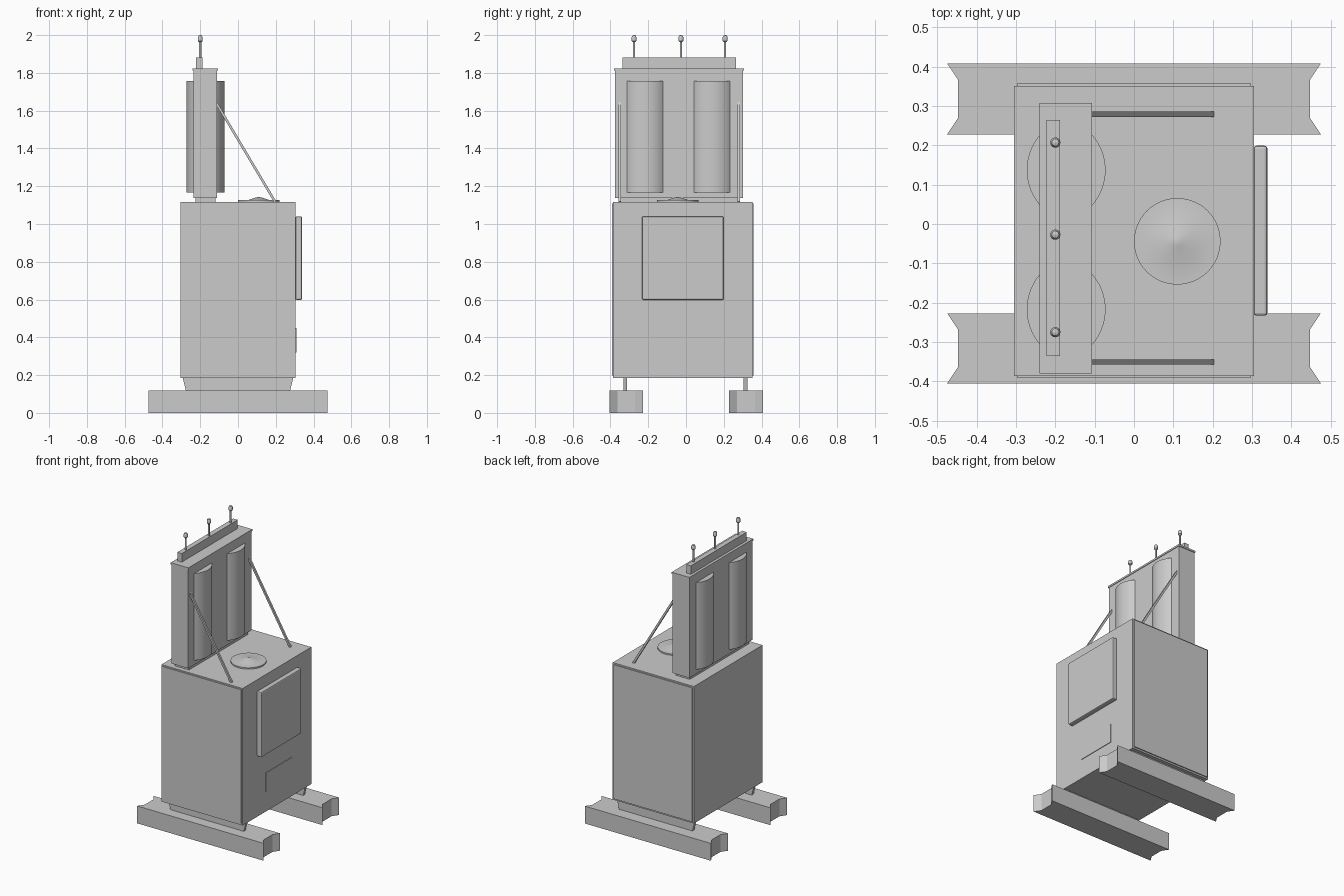
import bpy, bmesh, math
from mathutils import Vector

if "Cube" in bpy.data.objects:
    bpy.data.objects.remove(bpy.data.objects["Cube"])

grey = bpy.data.materials.new("light_grey")
grey.diffuse_color = (0.6, 0.6, 0.6, 1)
grey.use_nodes = True
grey.node_tree.nodes["Principled BSDF"].inputs["Base Color"].default_value = grey.diffuse_color


def finish(name, bm, smooth=False):
    bmesh.ops.recalc_face_normals(bm, faces=bm.faces)
    me = bpy.data.meshes.new(name)
    bm.to_mesh(me)
    bm.free()
    me.materials.append(grey)
    ob = bpy.data.objects.new(name, me)
    bpy.context.collection.objects.link(ob)
    if smooth:
        bpy.context.view_layer.objects.active = ob
        ob.select_set(True)
        bpy.ops.object.shade_smooth_by_angle(angle=math.radians(35))
        ob.select_set(False)
    return ob


def prism(name, pts, offset, smooth=False):
    """Extrude a 3D polygon along an offset vector."""
    bm = bmesh.new()
    f = bm.faces.new([bm.verts.new(p) for p in pts])
    ext = bmesh.ops.extrude_face_region(bm, geom=[f])
    vs = [v for v in ext["geom"] if isinstance(v, bmesh.types.BMVert)]
    bmesh.ops.translate(bm, verts=vs, vec=offset)
    # keep the start cap so the solid stays closed
    if f not in bm.faces[:]:
        bm.faces.new([v for v in bm.verts if v not in vs])
    return finish(name, bm, smooth)


def box(name, x0, x1, y0, y1, z0, z1):
    return prism(name, [(x0, y0, z0), (x1, y0, z0), (x1, y1, z0), (x0, y1, z0)], (0, 0, z1 - z0))


def lathe(name, cx, cy, profile, n=32):
    """Revolve (radius, z) rings and cap both ends."""
    bm = bmesh.new()
    rings = [[bm.verts.new((cx + r * math.cos(2 * math.pi * i / n),
                            cy + r * math.sin(2 * math.pi * i / n), z)) for i in range(n)]
             for r, z in profile]
    for a, b in zip(rings, rings[1:]):
        for i in range(n):
            j = (i + 1) % n
            bm.faces.new((a[i], a[j], b[j], b[i]))
    bm.faces.new(rings[0])
    bm.faces.new(rings[-1])
    return finish(name, bm, True)


# Skids with notched ends, and tapered feet plates
for side, y0, y1, fy in (("front", -0.405, -0.227, -0.332), ("back", 0.228, 0.408, 0.305)):
    half = [(0.475, y0), (0.447, y0 + 0.042), (0.447, y1 - 0.042), (0.475, y1)]
    outline = half + [(-x, y) for x, y in reversed(half)]
    prism(side + "_skid", [(x, y, 0) for x, y in outline], (0, 0, 0.118))
    prism(side + "_foot_plate",
          [(-0.275, fy, 0.115), (0.275, fy, 0.115), (0.293, fy, 0.187), (-0.293, fy, 0.187)],
          (0, 0.02, 0))

# Cabinet with thin front and back cover sheets
box("cabinet", -0.305, 0.305, -0.386, 0.351, 0.186, 1.117)
box("front_cover", -0.296, 0.296, -0.391, -0.386, 0.197, 1.108)
box("back_cover", -0.296, 0.296, 0.351, 0.358, 0.197, 1.108)

# Side door with chamfered face, and small hatch
door = box("door", 0.304, 0.339, -0.233, 0.199, 0.598, 1.04)
bev = door.modifiers.new("chamfer", 'BEVEL')
bev.width = 0.007
bev.segments = 2
box("small_hatch", 0.304, 0.309, -0.14, 0.14, 0.32, 0.45)

# Round vent on the roof
lathe("roof_vent", 0.11, -0.044, [(0.11, 1.115), (0.11, 1.126), (0.055, 1.127),
                                  (0.014, 1.141), (0.001, 1.142)], 48)

# Upright antenna panel, its base, cap and top rail
box("panel_base", -0.225, -0.12, -0.355, 0.28, 1.115, 1.142)
box("antenna_panel", -0.236, -0.111, -0.376, 0.302, 1.138, 1.815)
box("panel_cap", -0.24, -0.107, -0.38, 0.307, 1.812, 1.824)
box("top_rail", -0.222, -0.188, -0.335, 0.265, 1.822, 1.882)

# Curved bulges on both faces of the panel
for cy in (-0.217, 0.137):
    for side, face in ((-1, -0.23), (1, -0.115)):
        R, hw, n = 0.136, 0.096, 20
        a0 = math.asin(hw / R)
        pts = []
        for i in range(n + 1):
            a = -a0 + 2 * a0 * i / n
            pts.append((face + side * (R * math.cos(a) - R * math.cos(a0) + 0.003),
                        cy + R * math.sin(a), 1.168))
        prism("panel_bulge", pts, (0, 0, 0.59), True)

# Rods with rounded tips
for y in (-0.275, -0.027, 0.207):
    lathe("rod", -0.2, y, [(0.006, 1.88), (0.006, 1.972)], 12)
    lathe("rod_tip", -0.2, y, [(0.007, 1.963), (0.013, 1.97), (0.013, 1.988),
                               (0.009, 1.997), (0.002, 2.0)], 16)

# Diagonal struts
for y in (-0.351, 0.279):
    a, b = Vector((-0.116, y, 1.643)), Vector((0.198, y, 1.115))
    d = b - a
    w = Vector((0, 0.0065, 0))
    u = d.cross(w).normalized() * 0.0065
    prism("strut", [a + w + u, a + w - u, a - w - u, a - w + u], d)
